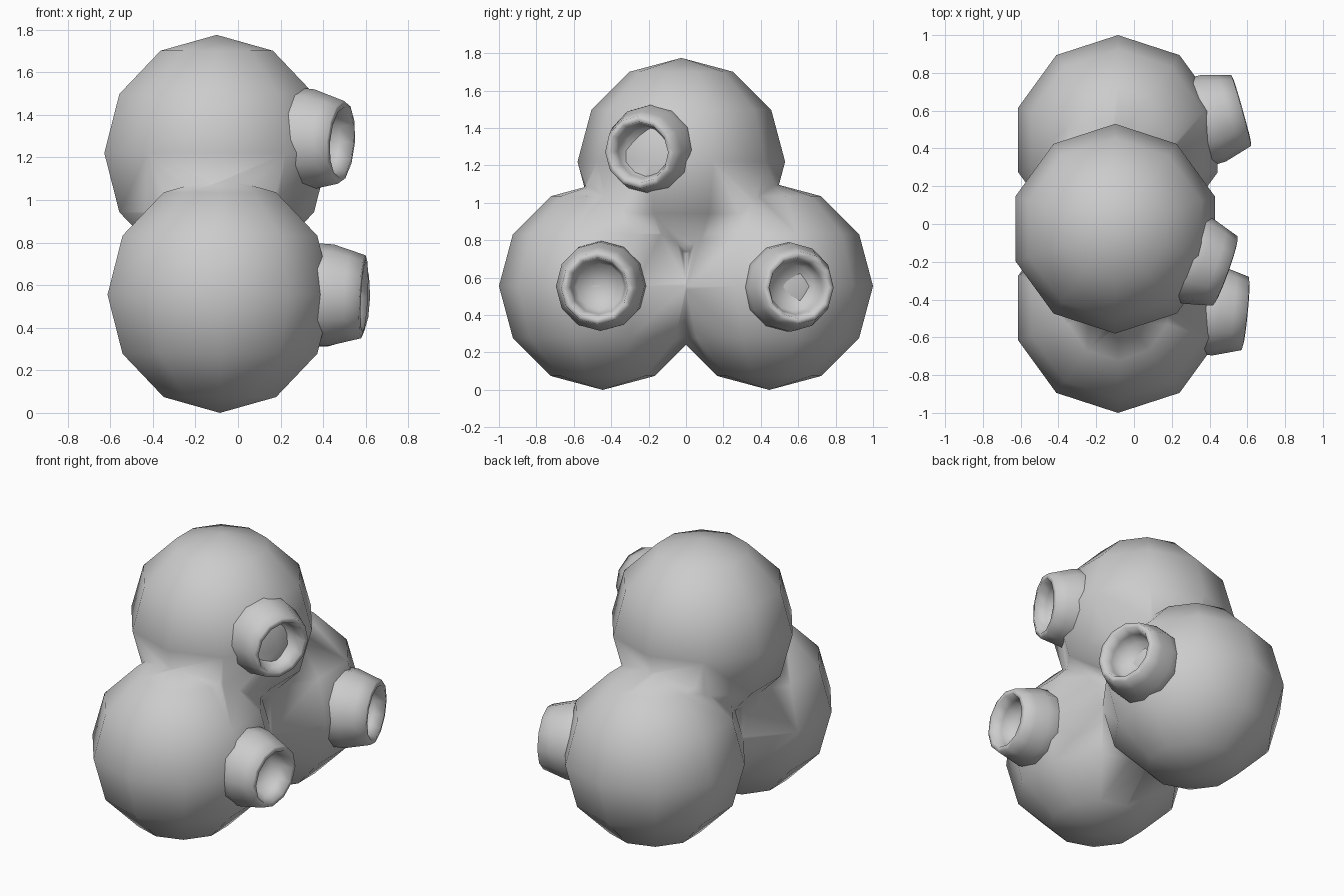
import bpy, bmesh
from math import sin, cos, pi, radians
from mathutils import Vector

if "Cube" in bpy.data.objects:
    bpy.data.objects.remove(bpy.data.objects["Cube"])


def lathe(name, profile, segs, loc, axis=(0, 0, 1)):
    """Spin an (r, h) profile about an axis; r = 0 at an end makes a pole."""
    bm = bmesh.new()
    rings = []
    for r, h in profile:
        if r < 1e-6:
            rings.append([bm.verts.new((0, 0, h))])
        else:
            rings.append([bm.verts.new((r * cos(pi / 2 + 2 * pi * i / segs),
                                        r * sin(pi / 2 + 2 * pi * i / segs), h))
                          for i in range(segs)])
    for a, b in zip(rings, rings[1:]):
        for i in range(segs):
            j = (i + 1) % segs
            quad = [a[i % len(a)], a[j % len(a)], b[j % len(b)], b[i % len(b)]]
            bm.faces.new(list(dict.fromkeys(quad)))
    bmesh.ops.recalc_face_normals(bm, faces=bm.faces)
    for f in bm.faces:
        f.smooth = True
    mesh = bpy.data.meshes.new(name)
    bm.to_mesh(mesh)
    bm.free()
    ob = bpy.data.objects.new(name, mesh)
    ob.location = loc
    ob.rotation_mode = 'QUATERNION'
    ob.rotation_quaternion = Vector(axis).to_track_quat('Z', 'Y')
    bpy.context.collection.objects.link(ob)
    return ob


# Three stacked balls, ten sides and six bands each
R = 0.555
ball = [(R * sin(radians(30 * k)) if 0 < k < 6 else 0, -R * cos(radians(30 * k)))
        for k in range(7)]
body = lathe("ball_cluster", ball, 10, (-0.085, -0.445, R))
others = [lathe("ball_right", ball, 10, (-0.085, 0.445, R)),
          lathe("ball_top", ball, 10, (-0.10, -0.025, 1.22))]

# Fuse the balls so the shading flows across the seams
bpy.context.view_layer.objects.active = body
for ob in others:
    mod = body.modifiers.new("fuse", 'BOOLEAN')
    mod.operation = 'UNION'
    mod.solver = 'EXACT'
    mod.object = ob
    bpy.ops.object.modifier_apply(modifier=mod.name)
    bpy.data.objects.remove(ob)
for p in body.data.polygons:
    p.use_smooth = True

# Short hollow spouts: tapered wall, rounded rim, cupped floor
spout = [(0.215, -0.12), (0.24, -0.03), (0.238, 0.04), (0.215, 0.12), (0.195, 0.19),
         (0.165, 0.195), (0.145, 0.13), (0.125, 0.06), (0, 0.04)]
for name, loc, axis in [
        ("spout_left", (0.40, -0.455, 0.555), (1, -0.10, -0.05)),
        ("spout_right", (0.385, 0.55, 0.55), (1, 0.28, -0.02)),
        ("spout_top", (0.305, -0.185, 1.285), (1, -0.36, -0.08))]:
    lathe(name, spout, 12, loc, axis)
